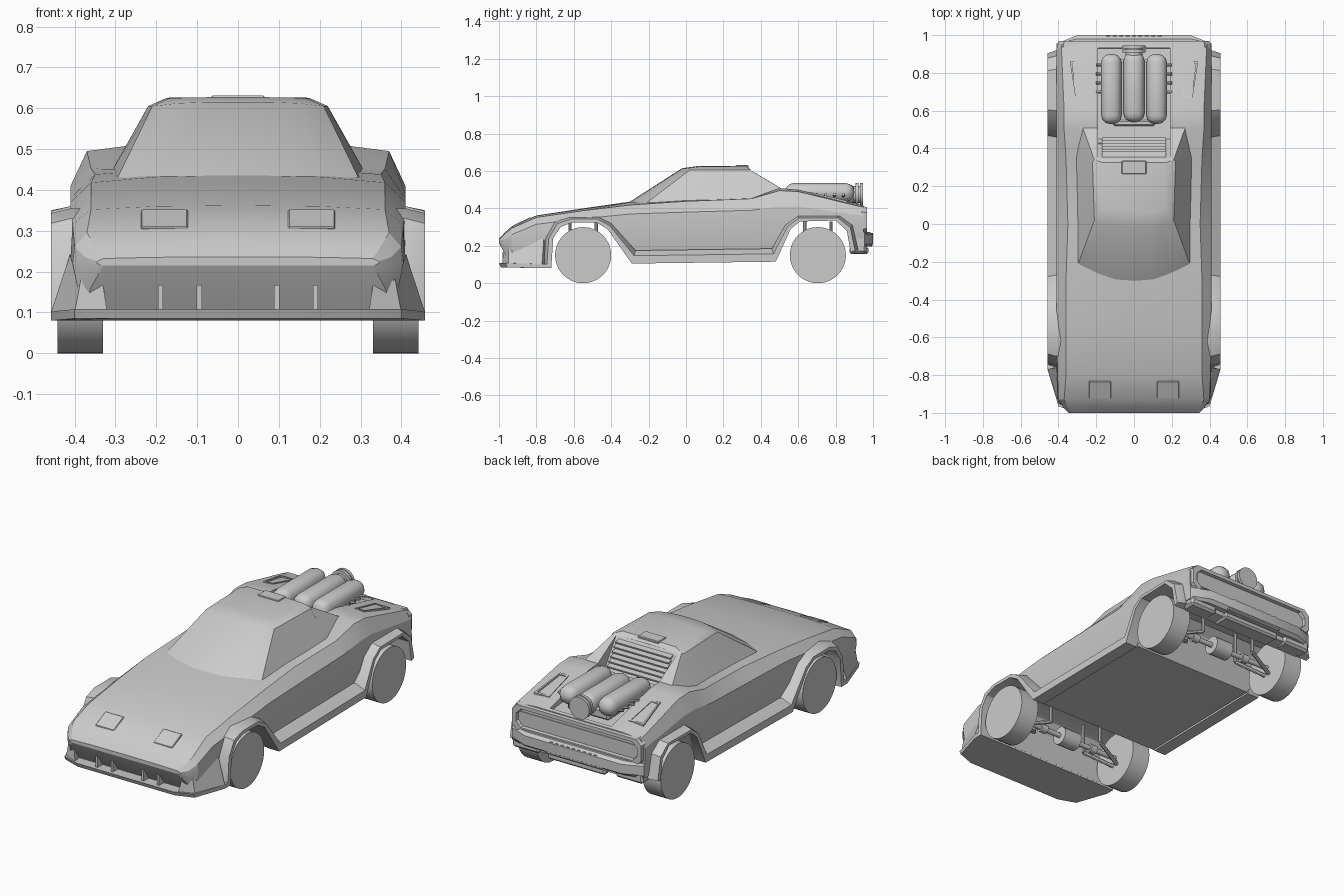
import bpy, bmesh, math
from mathutils import Matrix, Vector

if "Cube" in bpy.data.objects:
    bpy.data.objects.remove(bpy.data.objects["Cube"])


def finish(name, bm, angle=30):
    bmesh.ops.recalc_face_normals(bm, faces=bm.faces[:])
    me = bpy.data.meshes.new(name)
    bm.to_mesh(me)
    bm.free()
    ob = bpy.data.objects.new(name, me)
    bpy.context.collection.objects.link(ob)
    smooth(ob, angle)
    return ob


def smooth(ob, angle):
    bpy.ops.object.select_all(action='DESELECT')
    ob.select_set(True)
    bpy.context.view_layer.objects.active = ob
    bpy.ops.object.shade_smooth_by_angle(angle=math.radians(angle))


def loft(name, rings, side=1, closed=False, angle=30):
    """Skin a list of equal-length point rings; cap the ends unless the loft closes on itself."""
    bm = bmesh.new()
    vs = [[bm.verts.new((p[0] * side, p[1], p[2])) for p in r] for r in rings]
    n = len(rings[0])
    pairs = list(zip(vs, vs[1:])) + ([(vs[-1], vs[0])] if closed else [])
    for a, b in pairs:
        for i in range(n):
            j = (i + 1) % n
            bm.faces.new((a[i], a[j], b[j], b[i]))
    if not closed:
        bm.faces.new(vs[0])
        bm.faces.new(vs[-1])
    return finish(name, bm, angle)


def mirrored(half):
    """Complete a half ring; points on x = 0 are not doubled."""
    return half + [(-x, y, z) for x, y, z in reversed(half) if x > 1e-5]


def box(name, loc, size, bevel=0, tilt=0, seg=3):
    bm = bmesh.new()
    bmesh.ops.create_cube(bm, size=1)
    bmesh.ops.scale(bm, vec=size, verts=bm.verts)
    if bevel:
        bmesh.ops.bevel(bm, geom=bm.edges[:], offset=bevel, segments=seg, profile=0.5, affect='EDGES')
    bmesh.ops.transform(bm, matrix=Matrix.Translation(loc) @ Matrix.Rotation(tilt, 4, 'X'), verts=bm.verts)
    return finish(name, bm)


def rod(name, a, b, r, sides=12):
    a, b = Vector(a), Vector(b)
    d = b - a
    bm = bmesh.new()
    bmesh.ops.create_cone(bm, cap_ends=True, segments=sides, radius1=r, radius2=r, depth=d.length)
    m = Matrix.Translation((a + b) / 2) @ d.to_track_quat('Z', 'Y').to_matrix().to_4x4()
    bmesh.ops.transform(bm, matrix=m, verts=bm.verts)
    return finish(name, bm, 40)


def side_prism(name, pts, w):
    return loft(name, [[(x, y, z) for y, z in pts] for x in (-w, w)])


def cut(ob, cutters):
    bpy.context.view_layer.objects.active = ob
    for c in cutters:
        m = ob.modifiers.new("cut", 'BOOLEAN')
        m.operation, m.solver, m.object = 'DIFFERENCE', 'EXACT', c
        bpy.ops.object.modifier_apply(modifier=m.name)
    smooth(ob, 25)


# Body: y, then (x, z) for floor edge, lower crease, waist, shoulder, top, and centre height
sections = [
    (-1.00, .33, .215, .345, .22, .345, .225, .33, .232, .2, .235, .236),
    (-.97, .36, .16, .375, .20, .375, .235, .35, .262, .2, .268, .27),
    (-.93, .38, .10, .405, .22, .40, .26, .37, .295, .2, .302, .305),
    (-.80, .38, .09, .41, .235, .405, .315, .36, .352, .2, .36, .362),
    (-.55, .38, .09, .41, .24, .41, .345, .36, .388, .2, .397, .40),
    (-.30, .38, .11, .41, .24, .41, .37, .36, .418, .2, .432, .436),
    (.00, .38, .115, .41, .24, .41, .38, .35, .438, .2, .45, .45),
    (.35, .38, .12, .41, .24, .41, .39, .36, .452, .25, .455, .455),
    (.50, .38, .12, .41, .24, .41, .41, .37, .495, .27, .508, .508),
    (.60, .38, .13, .41, .24, .41, .41, .37, .49, .27, .50, .50),
    (.95, .38, .17, .41, .24, .41, .36, .385, .405, .27, .415, .415)]
rings = [mirrored([(s[i], s[0], s[i + 1]) for i in range(1, 11, 2)] + [(0, s[0], s[11])]) for s in sections]
body = loft("body_shell", rings)

# Cabin: base loop, roof edge loop, roof crown loop
base = [(0, -.31, .43), (.1, -.30, .43), (.2, -.265, .43), (.295, -.21, .43),
        (.31, .35, .445), (.275, .52, .50), (0, .52, .50)]
edge = [(0, -.02, .615), (.08, -.015, .615), (.15, -.005, .612), (.21, .02, .605),
        (.22, .33, .605), (.21, .34, .607), (0, .34, .61)]
crown = [(0, .07, .627), (.07, .07, .627), (.13, .075, .626), (.17, .085, .624),
         (.175, .31, .625), (.165, .325, .626), (0, .325, .627)]
cabin = loft("cabin", [mirrored(r) for r in (base, edge, crown)])

# Arch outlines shared by the wheel cut-outs and the side flares
front_in = [(-.72, .085), (-.71, .24), (-.67, .30), (-.61, .325), (-.48, .325), (-.42, .29), (-.29, .105)]
front_out = [(-.76, .10), (-.75, .24), (-.70, .33), (-.62, .355), (-.47, .355), (-.40, .32), (-.27, .175)]
rear_in = [(.48, .115), (.56, .29), (.61, .33), (.80, .335), (.86, .28), (.88, .165)]
rear_out = [(.46, .185), (.53, .31), (.60, .36), (.82, .36), (.89, .31), (.92, .18)]
arches = [side_prism("arch_cutter", [(p[0][0], -.1)] + p + [(p[-1][0], -.1)], .6) for p in (front_in, rear_in)]
bay = side_prism("bay_cutter", [(.345, .605), (.45, .45), (.93, .40), (.97, .80), (.345, .80)], .19)
cut(body, arches + [bay])
cut(cabin, [bay])
for c in arches + [bay]:
    bpy.data.objects.remove(c)

for s, tag in ((1, "left"), (-1, "right")):
    # Continuous flare and sill band
    band = []
    for (yi, zi), (yo, zo) in zip(front_in + rear_in, front_out + rear_out):
        ym, zm = yi + (yo - yi) * .6, zi + (zo - zi) * .6
        band.append([(.385, yo, zo), (.41, yo, zo), (.458, ym, zm), (.458, yi, zi), (.385, yi, zi)])
    loft("side_flare_" + tag, band, s)
    # Front bumper corner
    loft("bumper_corner_" + tag,
         [[(.32, -.985, .10), (.40, -.95, .10), (.458, -.77, .10), (.36, -.74, .10)],
          [(.33, -.975, .165), (.385, -.95, .18), (.412, -.76, .24), (.36, -.74, .24)]], s)
    # Grille dividers
    for x in (.095, .19):
        box("grille_divider_" + tag, (s * x, -.955, .132), (.013, .05, .07))
    # Pop-up headlight
    box("headlight_" + tag, (s * .18, -.874, .321), (.115, .10, .022), .003, math.radians(26), 1)
    # Rear deck vent: raised frame with sunken slot
    vent = [(.245, .86), (.255, .67), (.31, .67), (.34, .86)]
    mx, my = .29, .77
    def vent_ring(k, h):
        return [(mx + (x - mx) * k, my + (y - my) * (.5 + k / 2),
                 .50 - .243 * (my + (y - my) * (.5 + k / 2) - .6) + h) for x, y in vent]
    loft("deck_vent_" + tag, [vent_ring(1, -.01), vent_ring(1, .004), vent_ring(.75, .004), vent_ring(.75, -.01)],
         s, closed=True)
    # Engine side pod and its pipes
    box("engine_pod_" + tag, (s * .12, .715, .485), (.108, .37, .10), .045)
    for i in range(4):
        y = .70 + i * .047
        rod("engine_pipe_" + tag, (s * .14, y, .46), (s * .20, y, .475), .008, 8)
    # Lower rear bumper corner
    box("rear_corner_" + tag, (s * .32, .925, .19), (.17, .08, .06), .012, 0, 1)
    # Wheels and suspension
    for y, end in ((-.55, "front"), (.705, "rear")):
        rod(end + "_wheel_" + tag, (s * .33, y, .15), (s * .442, y, .15), .15, 40)
        rod(end + "_axle_" + tag, (0, y, .15), (s * .34, y, .15), .014)
        for d in (-1, 1):
            rod(end + "_arm_" + tag, (s * .17, y + d * .07, .16), (s * .33, y + d * .015, .11), .011, 8)
            rod(end + "_strut_" + tag, (s * .17, y + d * .07, .16), (s * .17, y + d * .07, .33), .009, 8)
        rod(end + "_joint_" + tag, (s * .15, y, .15), (s * .19, y, .15), .024)

for y, end in ((-.55, "front"), (.705, "rear")):
    rod(end + "_differential", (-.055, y, .15), (.055, y, .15), .05, 20)

# Front lip
def lip(z0, z1, inset):
    return mirrored([(.30, -1 + inset, z0), (.40, -.965 + inset, z0), (.458, -.77, z1), (.458, -.72, z1)])
loft("front_lip", [lip(.085, .08, .01), lip(.108, .102, 0)])
box("grille_back", (0, -.925, .13), (.66, .02, .08))

# Roof rear lip
box("roof_lip", (0, .30, .624), (.13, .07, .014), .003, 0, 1)

# Rear window louvres
for i in range(6):
    t = i / 5
    box("rear_louvre", (0, .367 + .075 * t, .585 - .107 * t), (.34, .03, .009), 0, math.radians(-12))

# Engine block, centre pod, air intake
box("engine_block", (0, .70, .435), (.26, .34, .06), .012, 0, 1)
box("engine_front_plate", (0, .535, .445), (.22, .03, .06), .008, 0, 1)
box("engine_centre_pod", (0, .725, .475), (.11, .37, .11), .045)
rod("intake_neck", (0, .87, .475), (0, .93, .475), .045, 20)
for y in (.915, .937):
    rod("intake_ring", (0, y - .008, .475), (0, y + .008, .475), .062, 24)

# Tail light surround
def frame(w, h, y, c=.03):
    return [(x, y, .335 + z) for x, z in ((w - c, -h), (w, -h + c), (w, h - c), (w - c, h),
                                          (c - w, h), (-w, h - c), (-w, c - h), (c - w, -h))]
loft("tail_surround", [frame(.405, .077, .935), frame(.40, .072, .968), frame(.375, .052, .968),
                       frame(.37, .047, .94)], closed=True)
box("tail_light_panel", (0, .95, .33), (.72, .008, .07))

# Rear bumper, grille slats and lower valance
def bumper(z, k):
    return mirrored([(.41, .90, z), (.41, .955, z), (.30, 1 - k, z)])
loft("rear_bumper", [bumper(.195, .02), bumper(.21, 0), bumper(.262, 0), bumper(.275, .02)])
for i in range(9):
    box("rear_grille_slat", ((i - 4) * .034, .992, .255), (.018, .014, .025))
box("rear_step", (0, .975, .205), (.36, .045, .02), .006, 0, 1)
box("rear_valance", (0, .925, .175), (.36, .10, .04), .01, 0, 1)
